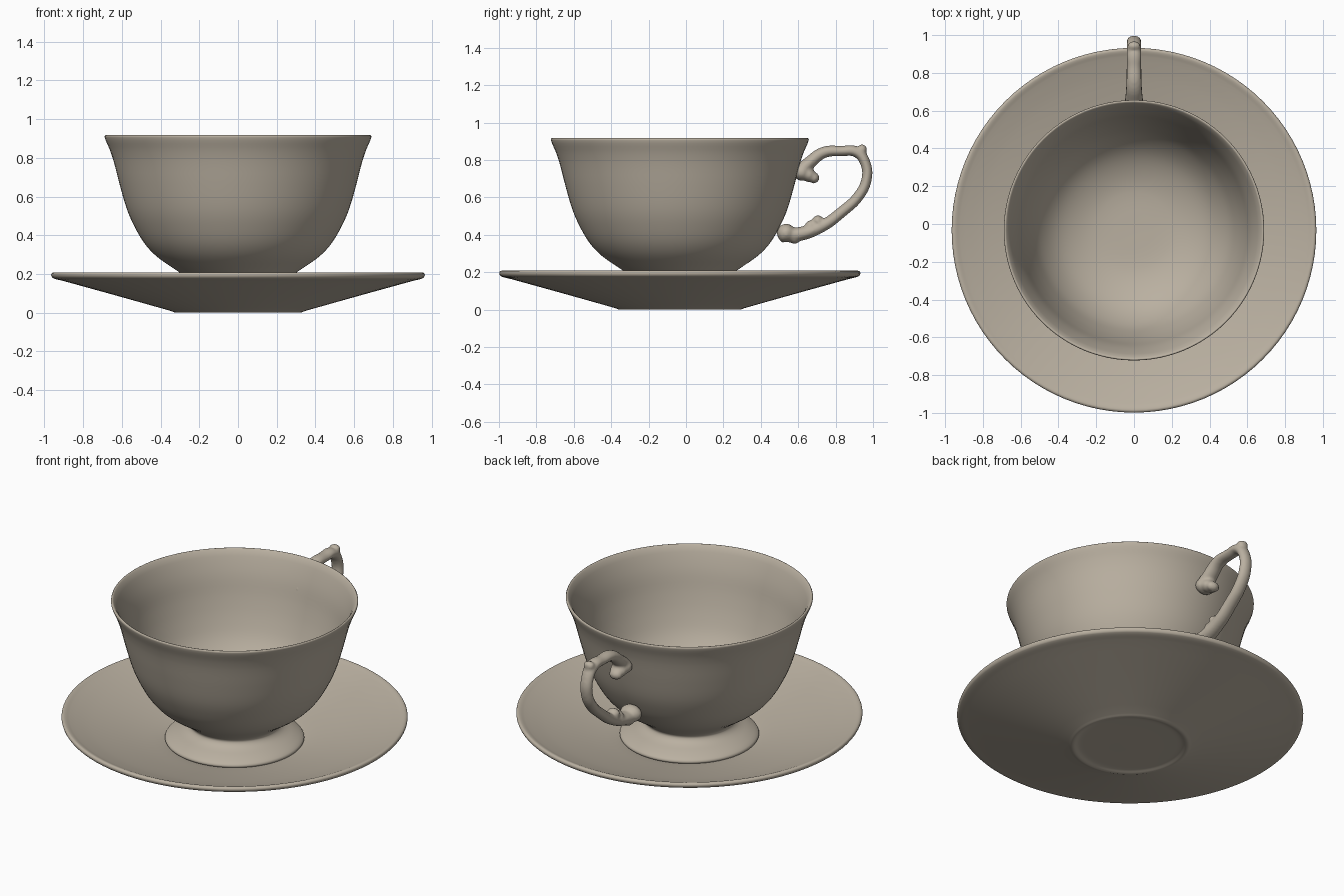
import bpy
import bmesh
import math
from mathutils import Vector, Matrix

cube = bpy.data.objects.get("Cube")
if cube:
    bpy.data.objects.remove(cube)

CENTRE_Y = -0.033

clay = bpy.data.materials.new("warm_beige")
clay.use_nodes = True
colour = (0.49, 0.435, 0.355, 1)
clay.diffuse_color = colour
clay.node_tree.nodes["Principled BSDF"].inputs["Base Color"].default_value = colour


def select_only(obj):
    bpy.ops.object.select_all(action="DESELECT")
    obj.select_set(True)
    bpy.context.view_layer.objects.active = obj


def smooth_profile(points, steps=4):
    """Rounded path through (radius, height) points."""
    pts = [Vector(p) for p in points]
    out = []
    for i in range(len(pts) - 1):
        a, b = pts[i], pts[i + 1]
        span = (b - a).length
        before = pts[max(i - 1, 0)]
        after = pts[min(i + 2, len(pts) - 1)]
        # tangents scaled to the span keep tight corners from overshooting
        ta = (b - before).normalized() * span
        tb = (after - a).normalized() * span
        for s in range(steps):
            t = s / steps
            out.append(a * (2*t**3 - 3*t**2 + 1) + ta * (t**3 - 2*t**2 + t)
                       + b * (3*t**2 - 2*t**3) + tb * (t**3 - t**2))
    return out + [pts[-1]]


def lathe(name, points, segments=96):
    bm = bmesh.new()
    path = smooth_profile(points)
    verts = [bm.verts.new((max(p.x, 0), 0, p.y)) for p in path]
    edges = [bm.edges.new(pair) for pair in zip(verts, verts[1:])]
    bmesh.ops.spin(bm, geom=verts + edges, axis=(0, 0, 1), cent=(0, 0, 0),
                   angle=math.tau, steps=segments, use_merge=True)
    bmesh.ops.remove_doubles(bm, verts=bm.verts, dist=0.0004)
    bmesh.ops.recalc_face_normals(bm, faces=bm.faces)
    mesh = bpy.data.meshes.new(name)
    bm.to_mesh(mesh)
    bm.free()
    obj = bpy.data.objects.new(name, mesh)
    obj.location.y = CENTRE_Y
    bpy.context.collection.objects.link(obj)
    mesh.materials.append(clay)
    select_only(obj)
    bpy.ops.object.shade_smooth_by_angle(angle=math.radians(50))
    return obj


# Saucer: shallow dish with a rolled rim and slightly recessed base
lathe("saucer", [
    (0, .05), (.34, .052), (.42, .07), (.6, .11), (.8, .16), (.92, .197),
    (.95, .208), (.962, .204), (.965, .192), (.955, .178), (.9, .163),
    (.6, .08), (.345, .008), (.32, 0), (.29, .008), (.26, .01), (0, .01)])

# Cup: thin-walled bowl on a flared foot
lathe("cup", [
    (0, .235), (.2, .242), (.32, .275), (.42, .335), (.5, .43), (.55, .54),
    (.588, .66), (.618, .78), (.655, .88), (.675, .913), (.685, .917),
    (.689, .905), (.662, .84), (.642, .78), (.611, .66), (.576, .54),
    (.54, .455), (.485, .36), (.42, .29), (.32, .22), (.26, .175),
    (.255, .155), (.28, .13), (.34, .105), (.382, .082), (.388, .066),
    (.37, .055), (.3, .06), (0, .12)])

# Handle loop: (y, z, radius) along the centre line
loop = [
    (.605, .735, .04), (.66, .785, .035), (.735, .84, .031), (.83, .848, .028),
    (.915, .842, .03), (.962, .775, .028), (.965, .695, .028),
    (.925, .61, .029), (.83, .52, .03), (.725, .445, .032),
    (.61, .405, .038), (.505, .4, .042)]
curve = bpy.data.curves.new("handle", "CURVE")
curve.dimensions = "3D"
curve.bevel_depth = 1.0
curve.bevel_resolution = 5
curve.resolution_u = 8
curve.use_fill_caps = True
spline = curve.splines.new("BEZIER")
spline.bezier_points.add(len(loop) - 1)
for point, (y, z, radius) in zip(spline.bezier_points, loop):
    point.co = (0, y, z)
    point.radius = radius
    point.handle_left_type = point.handle_right_type = "AUTO"
handle = bpy.data.objects.new("handle", curve)
bpy.context.collection.objects.link(handle)
select_only(handle)
bpy.ops.object.convert(target="MESH")
handle = bpy.context.object

# Handle ornaments: scroll, thumb knob, inner beads and wall flares
ornaments = [
    (.655, .72, .038), (.684, .705, .03), (.942, .858, .026),
    (.618, .735, .046), (.705, .475, .03), (.665, .45, .028),
    (.58, .385, .034), (.535, .41, .05)]
bm = bmesh.new()
bm.from_mesh(handle.data)
for y, z, radius in ornaments:
    bmesh.ops.create_uvsphere(bm, u_segments=16, v_segments=10, radius=radius,
                              matrix=Matrix.Translation((0, y, z)))
bmesh.ops.scale(bm, vec=(1.35, 1, 1), verts=bm.verts)
bm.to_mesh(handle.data)
bm.free()
handle.data.materials.clear()
handle.data.materials.append(clay)

# Melt the handle pieces into one soft form
remesh = handle.modifiers.new("blend", "REMESH")
remesh.mode = "VOXEL"
remesh.voxel_size = 0.009
remesh.use_smooth_shade = True
soften = handle.modifiers.new("soften", "SMOOTH")
soften.factor = 0.5
soften.iterations = 5
